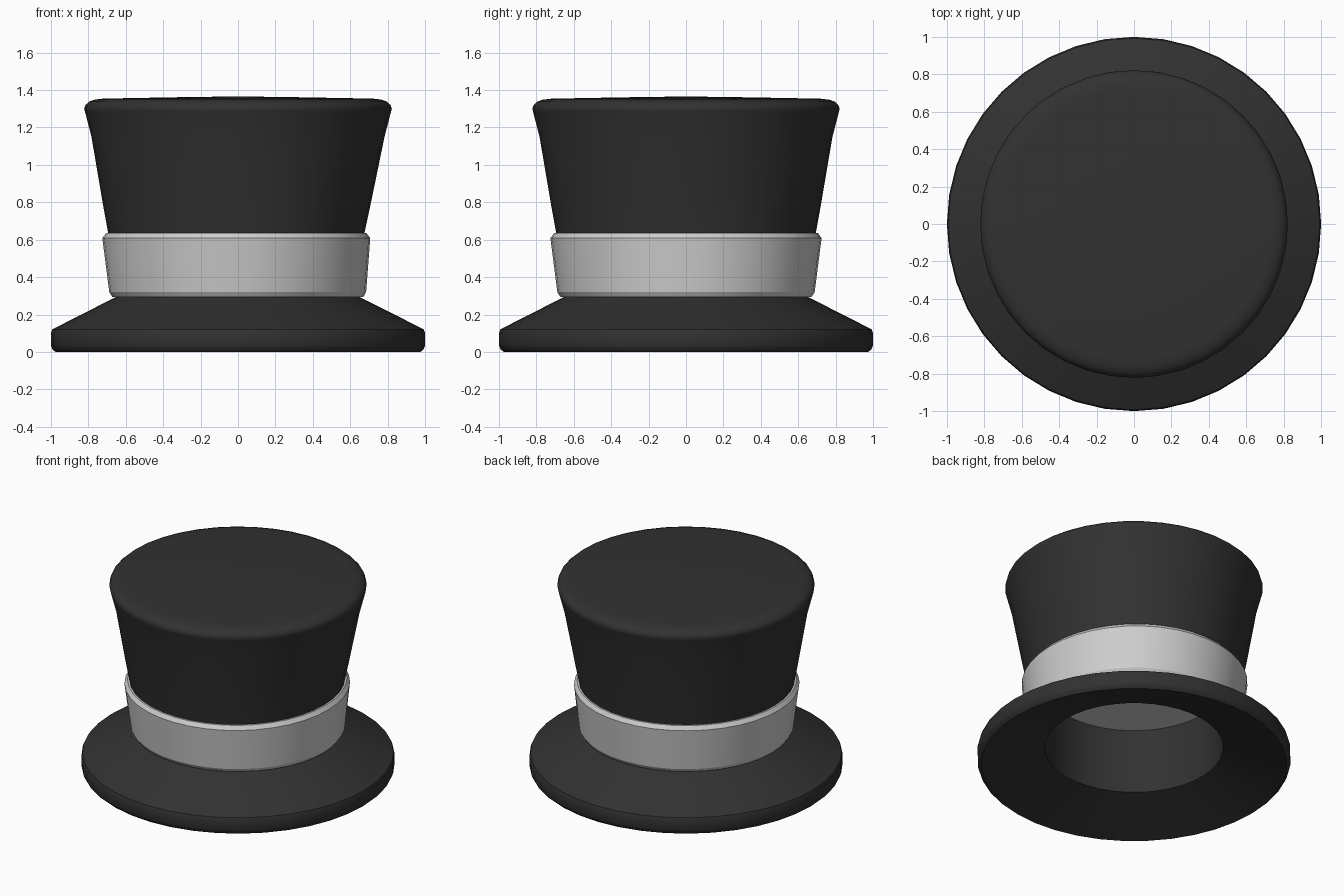
import bpy, bmesh, math

if "Cube" in bpy.data.objects:
    bpy.data.objects.remove(bpy.data.objects["Cube"])

SIDES = 40


def material(name, value):
    m = bpy.data.materials.new(name)
    m.diffuse_color = (value, value, value, 1)
    m.use_nodes = True
    m.node_tree.nodes["Principled BSDF"].inputs["Base Color"].default_value = m.diffuse_color
    return m


black = material("black felt", 0.031)
grey = material("grey ribbon", 0.61)


def squash(z):
    """Slight flattening of the +x side around the ribbon height."""
    return 0.028 * max(0.0, 1 - abs(z - 0.65) / 0.4)


def lathe(name, profile, mat, angle=30):
    """Spin a (radius, height) profile about z; radius 0 becomes a pole."""
    bm = bmesh.new()
    rings = []
    for r, z in profile:
        if r == 0:
            rings.append([bm.verts.new((0, 0, z))] * SIDES)
            continue
        ring = []
        for i in range(SIDES):
            a = 2 * math.pi * i / SIDES
            c, s = math.cos(a), math.sin(a)
            k = 1 - squash(z) * max(0.0, c)
            ring.append(bm.verts.new((r * c * k, r * s, z)))
        rings.append(ring)
    for lo, hi in zip(rings, rings[1:]):
        for i in range(SIDES):
            j = (i + 1) % SIDES
            bm.faces.new(dict.fromkeys((lo[i], lo[j], hi[j], hi[i])))
    me = bpy.data.meshes.new(name)
    bm.to_mesh(me)
    bm.free()
    me.materials.append(mat)
    ob = bpy.data.objects.new(name, me)
    bpy.context.collection.objects.link(ob)
    bpy.ops.object.select_all(action='DESELECT')
    ob.select_set(True)
    bpy.context.view_layer.objects.active = ob
    bpy.ops.object.shade_smooth_by_angle(angle=math.radians(angle))
    return ob


# Brim: hollowed cone underneath, rounded rim, sloping top
lathe("brim", [(0.57, 0.58), (0.57, 0.126), (0.975, 0), (0.992, 0.015), (1.0, 0.035),
               (1.0, 0.10), (0.993, 0.12), (0.975, 0.13), (0.66, 0.29),
               (0.64, 0.30)], black, 31)

# Flared crown with rounded edge and slightly domed top
lathe("crown", [(0.685, 0.58), (0.693, 0.63), (0.722, 0.79), (0.783, 1.15),
                (0.818, 1.285), (0.822, 1.30), (0.815, 1.32), (0.795, 1.338),
                (0.765, 1.349), (0.72, 1.354), (0.35, 1.361), (0, 1.366)],
      black, 40)

# Ribbon around the crown, with chamfered edges
lathe("ribbon", [(0.62, 0.295), (0.672, 0.295), (0.688, 0.32), (0.725, 0.608),
                 (0.706, 0.635), (0.66, 0.635)], grey, 15)

# Ceiling inside the head opening (faces down)
lathe("inner_lining", [(0, 0.58), (0.575, 0.58)][::-1], grey)
lining = bpy.data.objects["inner_lining"]
lining.data.flip_normals()
